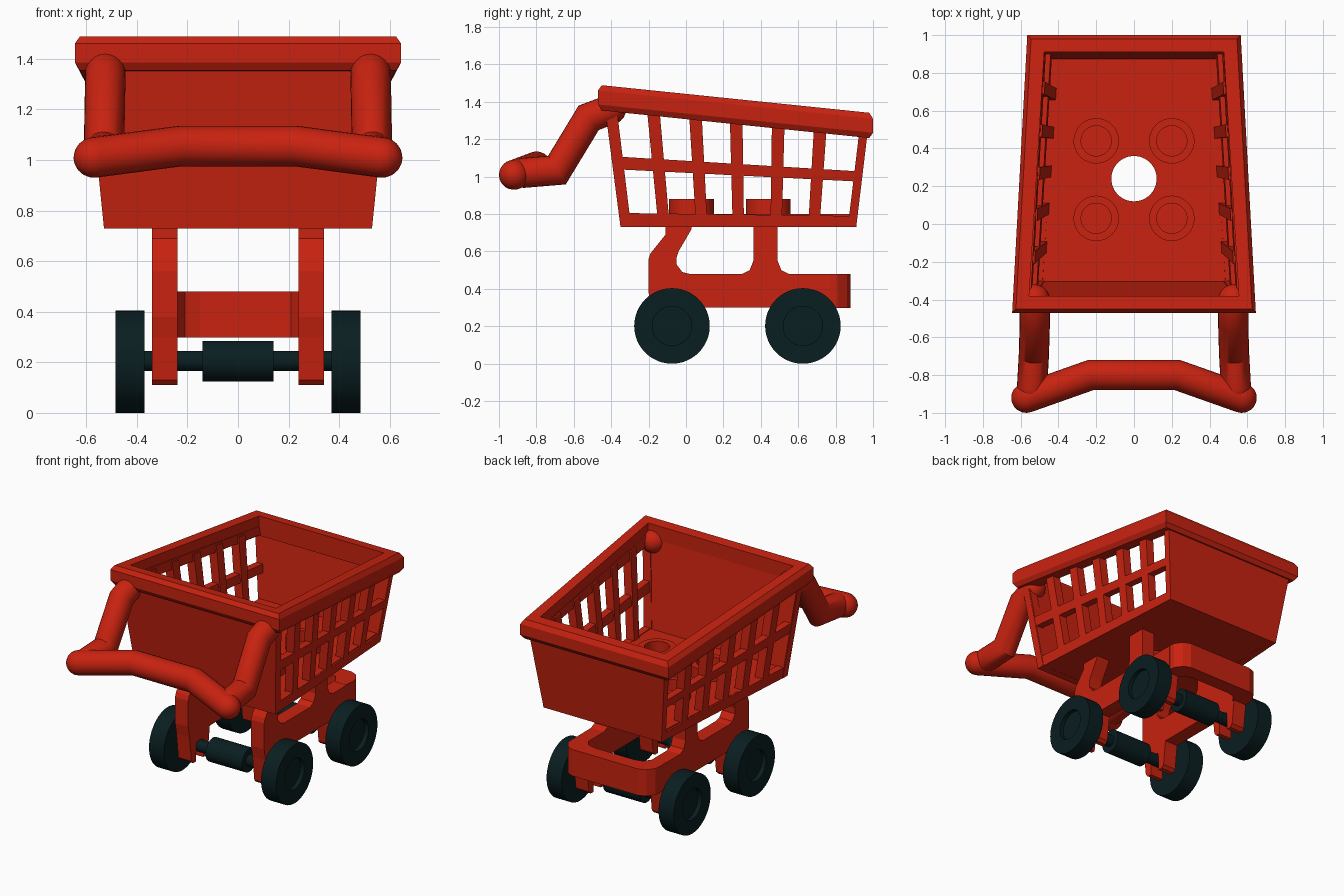
import bpy, bmesh, math
from mathutils import Vector

cube = bpy.data.objects.get("Cube")
if cube:
    bpy.data.objects.remove(cube, do_unlink=True)


def material(name, rgb):
    m = bpy.data.materials.new(name)
    m.use_nodes = True
    m.diffuse_color = (*rgb, 1)
    m.node_tree.nodes["Principled BSDF"].inputs["Base Color"].default_value = (*rgb, 1)
    return m


RED = material("red", (0.58, 0.016, 0.005))
DARK = material("dark_teal_black", (0.003, 0.013, 0.015))


def finish(name, bm, mat, smooth=False):
    bmesh.ops.recalc_face_normals(bm, faces=bm.faces)
    mesh = bpy.data.meshes.new(name)
    bm.to_mesh(mesh)
    bm.free()
    mesh.materials.append(mat)
    ob = bpy.data.objects.new(name, mesh)
    bpy.context.collection.objects.link(ob)
    bpy.ops.object.select_all(action="DESELECT")
    ob.select_set(True)
    bpy.context.view_layer.objects.active = ob
    if smooth:
        bpy.ops.object.shade_smooth_by_angle(angle=math.radians(40))
    return ob


def bridge(bm, loops, close=False, caps=True):
    """Skin a series of equal point loops."""
    rows = [[bm.verts.new(p) for p in loop] for loop in loops]
    pairs = list(zip(rows, rows[1:])) + ([(rows[-1], rows[0])] if close else [])
    n = len(rows[0])
    for a, b in pairs:
        for i in range(n):
            j = (i + 1) % n
            bm.faces.new((a[i], a[j], b[j], b[i]))
    if caps and not close:
        bm.faces.new(rows[0])
        bm.faces.new(rows[-1])


def lathe(name, profile, y, z, mat, x=0, sign=1, axis="X", segments=48, close=False):
    """Spin (along, radius) points about an axis through the given centre."""
    loops = []
    for along, r in profile:
        ring = []
        for k in range(segments):
            a = math.tau * k / segments
            u, v = r * math.cos(a), r * math.sin(a)
            if axis == "X":
                ring.append((x + sign * along, y + u, z + v))
            else:
                ring.append((x + u, y + v, z + along))
        loops.append(ring)
    bm = bmesh.new()
    bridge(bm, loops, close)
    return finish(name, bm, mat, True)


def tube(name, points, radius, segments=24):
    """Round tube with mitred bends and domed ends."""
    pts = [Vector(p) for p in points]
    dirs = [(b - a).normalized() for a, b in zip(pts, pts[1:])]
    bm = bmesh.new()
    side = dirs[0].orthogonal().normalized()
    up = dirs[0].cross(side)
    circle = [math.tau * k / segments for k in range(segments)]
    ring = [pts[0] + radius * (side * math.cos(a) + up * math.sin(a)) for a in circle]
    loops = [ring]
    for i, d in enumerate(dirs):
        n = (d + dirs[i + 1]).normalized() if i + 1 < len(dirs) else d
        ring = [p + d * ((pts[i + 1] - p).dot(n) / d.dot(n)) for p in ring]
        loops.append(ring)

    def dome(loop, centre, d):
        return [[centre + (p - centre) * math.cos(a) + d * radius * math.sin(a) for p in loop]
                for a in (math.radians(18 * k) for k in (1, 2, 3, 4, 4.8))]

    start = dome(loops[0], pts[0], -dirs[0])[::-1]
    bridge(bm, start + loops + dome(loops[-1], pts[-1], dirs[-1]))
    return finish(name, bm, RED, True)


# Basket corner positions on the +x side: bottom front/back, top front/back
BF, BB = Vector((0.53, -0.35, 0.73)), Vector((0.45, 0.91, 0.73))
TF, TB = Vector((0.60, -0.44, 1.42)), Vector((0.52, 0.975, 1.27))


def wall(s, t):
    return BF.lerp(BB, s).lerp(TF.lerp(TB, s), t)


# Side lattices: rails and leaning bars
bar_spans = [(0, 0.045)] + [(c - 0.024, c + 0.024) for c in (0.185, 0.345, 0.5, 0.66, 0.82)]
bar_spans.append((0.968, 1))
strips = [((0, 1), t, 0.05) for t in ((0, 0.11), (0.45, 0.55), (0.9, 1))]
strips += [(s, (0.02, 0.98), 0.06) for s in bar_spans]
for label, sign in (("left", 1), ("right", -1)):
    bm = bmesh.new()
    for (s0, s1), (t0, t1), depth in strips:
        outer = [wall(s0, t0), wall(s1, t0), wall(s1, t1), wall(s0, t1)]
        inner = [p - Vector((depth, 0, 0)) for p in outer]
        bridge(bm, [[(sign * p.x, p.y, p.z) for p in loop] for loop in (outer, inner)])
    finish(label + "_basket_lattice", bm, RED)

# Solid end panels
for label, low, high, dy in (("front", BF, TF, 0.055), ("back", BB, TB, -0.045)):
    outer = [(low.x, low.y, low.z), (-low.x, low.y, low.z),
             (-high.x, high.y, high.z), (high.x, high.y, high.z)]
    bm = bmesh.new()
    bridge(bm, [outer, [(x, y + dy, z) for x, y, z in outer]])
    finish(label + "_basket_panel", bm, RED)

# Floor with a round hole
bm = bmesh.new()
bridge(bm, [[(BF.x - d, BF.y + 0.005, z), (BB.x - d, BB.y - 0.005, z),
             (d - BB.x, BB.y - 0.005, z), (d - BF.x, BF.y + 0.005, z)]
            for z, d in ((0.731, 0.004), (0.80, 0.004))])
floor = finish("basket_floor", bm, RED)
cutter = lathe("hole_cutter", [(-0.2, 0.12), (0.2, 0.12)], 0.24, 0.76, RED, axis="Z")
cutter.hide_render = True
mod = floor.modifiers.new("hole", "BOOLEAN")
mod.object = cutter
mod.solver = "EXACT"
bpy.context.view_layer.objects.active = floor
bpy.ops.object.modifier_apply(modifier=mod.name)
bpy.data.objects.remove(cutter, do_unlink=True)

# Hollow studs on the floor
for x in (-0.2, 0.2):
    for y in (0.03, 0.44):
        lathe("floor_stud", [(-0.01, 0.12), (0.08, 0.12), (0.08, 0.08), (-0.01, 0.08)],
              y, 0.80, RED, x=x, axis="Z", close=True)


# Sloping rim with chamfered outer edge
def rim_loop(inset, drop):
    front, back = -0.47 + inset, 1.0 - inset
    corners = [(0.645 - inset, front), (0.565 - inset, back),
               (inset - 0.565, back), (inset - 0.645, front)]
    return [(x, y, 1.49 - 0.103 * (y + 0.46) - drop) for x, y in corners]


bm = bmesh.new()
bridge(bm, [rim_loop(i, d) for i, d in
            ((0.09, 0), (0.02, 0), (0, 0.03), (0, 0.105), (0.02, 0.135), (0.09, 0.135))], close=True)
finish("basket_rim", bm, RED)

# Push handle
for label, sign in (("left", 1), ("right", -1)):
    tube(label + "_handle_arm",
         [(sign * x, y, z) for x, y, z in
          ((0.525, -0.40, 1.36), (0.525, -0.52, 1.315), (0.53, -0.69, 1.035), (0.54, -0.87, 1.02))], 0.08)
tube("handle_bar", [(-0.57, -0.92, 1.01), (-0.23, -0.80, 1.055),
                    (0.23, -0.80, 1.055), (0.57, -0.92, 1.01)], 0.08)

# Chassis side plates with posts and forked axle brackets
WHEELS = (-0.075, 0.625)
AXLE_Z = 0.205
upper = [(-0.2, 0.38), (-0.2, 0.56), (-0.19, 0.59), (-0.11, 0.69), (-0.11, 0.735), (0.03, 0.735),
         (0.03, 0.72), (-0.04, 0.6), (-0.05, 0.57), (-0.05, 0.53), (-0.02, 0.49), (0.02, 0.48),
         (0.3, 0.48), (0.34, 0.5), (0.36, 0.55), (0.36, 0.735), (0.49, 0.735), (0.49, 0.55),
         (0.51, 0.5), (0.55, 0.48), (0.77, 0.48), (0.77, 0.30)]
fork = [(0.11, 0.30), (0.09, 0.13), (0.07, 0.11), (0.04, 0.11), (0.035, 0.24),
        (-0.035, 0.24), (-0.04, 0.11), (-0.07, 0.11), (-0.09, 0.13), (-0.11, 0.30)]
profile = upper + [(y + c, z) for c in reversed(WHEELS) for y, z in fork]
for label, sign in (("left", 1), ("right", -1)):
    bm = bmesh.new()
    bridge(bm, [[(sign * x, y, z) for y, z in profile] for x in (0.24, 0.34)])
    finish(label + "_chassis_plate", bm, RED)

# Rear bumper joining the plates
outside = [(0.34, 0.765), (0.335, 0.81), (0.30, 0.86), (0.25, 0.88)]
inside = [(0.15, 0.78), (0.21, 0.765), (0.24, 0.72), (0.245, 0.70), (0.335, 0.70)]
half = outside[::-1] + inside[::-1]
plan = half + [(-x, y) for x, y in reversed(half)]
bm = bmesh.new()
bridge(bm, [[(x, y, z) for x, y in plan] for z in (0.299, 0.481)])
finish("rear_bumper", bm, RED)

# Axles and wheels
for label, y in zip(("front", "back"), WHEELS):
    lathe(label + "_axle", [(-0.38, 0.04), (-0.14, 0.04), (-0.14, 0.08),
                            (0.14, 0.08), (0.14, 0.04), (0.38, 0.04)], y, AXLE_Z, DARK)
    for side, sign in (("left", 1), ("right", -1)):
        lathe(f"{label}_{side}_wheel", [(0.37, 0.202), (0.485, 0.202), (0.485, 0.105), (0.455, 0.105)],
              y, 0.202, DARK, sign=sign)
